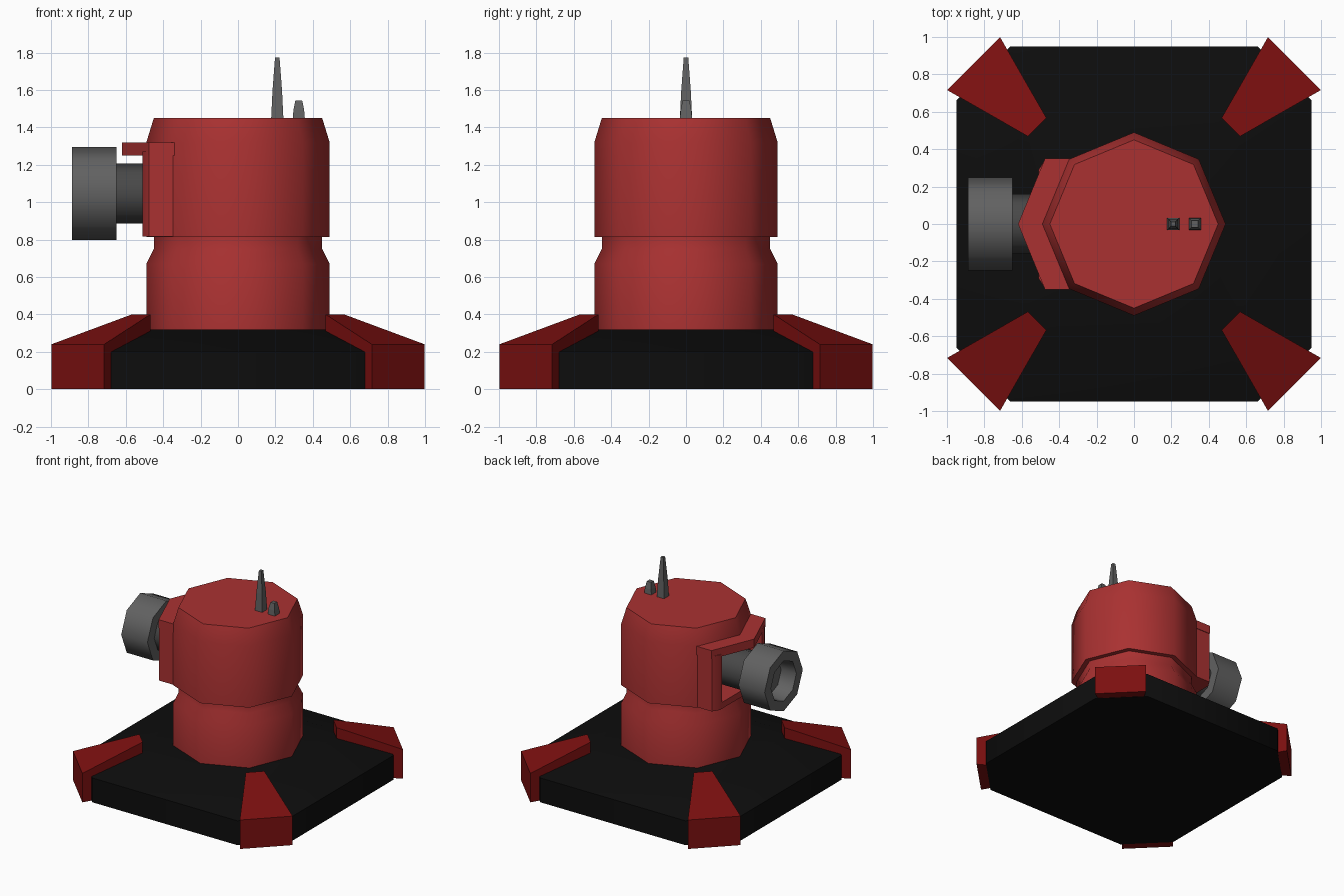
import bpy, bmesh, math
from mathutils import Matrix, Vector

if "Cube" in bpy.data.objects:
    bpy.data.objects.remove(bpy.data.objects["Cube"])


def mat(name, c):
    m = bpy.data.materials.new(name)
    m.diffuse_color = (*c, 1)
    m.use_nodes = True
    m.node_tree.nodes["Principled BSDF"].inputs["Base Color"].default_value = m.diffuse_color
    return m


RED = mat("body red", (0.40, 0.031, 0.031))
DARK_RED = mat("dark red", (0.20, 0.005, 0.005))
BLACK = mat("black", (0.004, 0.004, 0.004))
GREY = mat("grey", (0.12, 0.12, 0.12))
DARK_GREY = mat("dark grey", (0.065, 0.065, 0.065))


def loft(name, rings, material, matrix=None, closed=False):
    """Skin a list of equal-length rings; cap the ends, or join last to first."""
    bm = bmesh.new()
    vs = [[bm.verts.new(p) for p in r] for r in rings]
    n = len(rings[0])
    pairs = list(zip(vs, vs[1:])) + ([(vs[-1], vs[0])] if closed else [])
    for a, b in pairs:
        for i in range(n):
            j = (i + 1) % n
            bm.faces.new((a[i], a[j], b[j], b[i]))
    if not closed:
        bm.faces.new(vs[0][::-1])
        bm.faces.new(vs[-1])
    if matrix:
        bm.transform(matrix)
    bmesh.ops.recalc_face_normals(bm, faces=bm.faces)
    me = bpy.data.meshes.new(name)
    bm.to_mesh(me)
    bm.free()
    me.materials.append(material)
    ob = bpy.data.objects.new(name, me)
    bpy.context.collection.objects.link(ob)
    return ob


def octo(r, z):
    return [(r * math.cos(i * math.pi / 4), r * math.sin(i * math.pi / 4), z) for i in range(8)]


def cut_square(a, b, z):
    """Square of half size a with corners cut to b."""
    return [(a, -b, z), (a, b, z), (b, a, z), (-b, a, z),
            (-a, b, z), (-a, -b, z), (-b, -a, z), (b, -a, z)]


def square(h, z):
    return [(-h, -h, z), (h, -h, z), (h, h, z), (-h, h, z)]


def prism(name, half, z0, z1, material):
    """Extrude an outline mirrored across the xz plane."""
    pts = half + [(x, -y) for x, y in reversed(half) if y > 0]
    return loft(name, [[(x, y, z) for x, y in pts] for z in (z0, z1)], material)


def select(ob):
    bpy.ops.object.select_all(action='DESELECT')
    ob.select_set(True)
    bpy.context.view_layer.objects.active = ob


def smooth(ob):
    select(ob)
    bpy.ops.object.shade_smooth_by_angle(angle=math.radians(50))


# base and four corner feet
smooth(loft("base", [cut_square(0.95, 0.66, 0), cut_square(0.95, 0.66, 0.2),
                     cut_square(0.57, 0.42, 0.32)], BLACK))
for k in range(4):
    outer, inner = 1.212, 0.733
    foot = loft(f"corner_foot_{k + 1}", [
        [(outer, -0.2, 0.002), (outer, 0.2, 0.002), (outer, 0.2, 0.24), (outer, -0.2, 0.24)],
        [(inner, -0.07, 0.002), (inner, 0.07, 0.002), (inner, 0.07, 0.4), (inner, -0.07, 0.4)],
    ], DARK_RED, Matrix.Rotation(math.radians(45 + 90 * k), 4, 'Z'))
    smooth(foot)

# column and head
smooth(loft("column", [octo(0.49, 0.3), octo(0.49, 0.67), octo(0.45, 0.75), octo(0.45, 0.83)], RED))
head = loft("head", [octo(0.49, 0.815), octo(0.49, 1.32), octo(0.45, 1.45)], RED)

# gun housing, opening cut through it and into the head
housing = prism("gun_housing", [(-0.34, 0.345), (-0.476, 0.345), (-0.51, 0.29)], 0.818, 1.27, RED)
cutter = prism("opening_cutter", [(-0.25, 0.26), (-0.8, 0.26)], 0.87, 1.25, RED)
cutter.hide_render = True
for ob in (head, housing):
    mod = ob.modifiers.new("opening", 'BOOLEAN')
    mod.object = cutter
    mod.operation = 'DIFFERENCE'
    mod.solver = 'EXACT'
    select(ob)
    bpy.ops.object.modifier_apply(modifier=mod.name)
    smooth(ob)
bpy.data.objects.remove(cutter)

# pointed roof above the gun
prism("gun_roof", [(-0.62, 0), (-0.476, 0.35), (-0.34, 0.35)], 1.25, 1.32, RED)

# barrel and hollow muzzle, lying along -x
along = Matrix.Translation((0, 0, 1.047)) @ Matrix.Rotation(math.radians(-90), 4, 'Y')
smooth(loft("barrel", [octo(0.16, 0.22), octo(0.16, 0.68)], DARK_GREY, along))
smooth(loft("muzzle", [octo(0.248, 0.65), octo(0.248, 0.888), octo(0.165, 0.888),
                       octo(0.15, 0.76)], GREY, along))

# antennas
for name, x, top, h in (("tall_antenna", 0.21, 1.775, 0.012), ("short_antenna", 0.325, 1.545, 0.018)):
    mid = 1.45 + (top - 1.45) * 0.45
    loft(name, [square(0.033, 1.44), square((0.033 + h) / 2 + 0.003, mid), square(h, top)],
         GREY, Matrix.Translation((x, 0, 0)))
